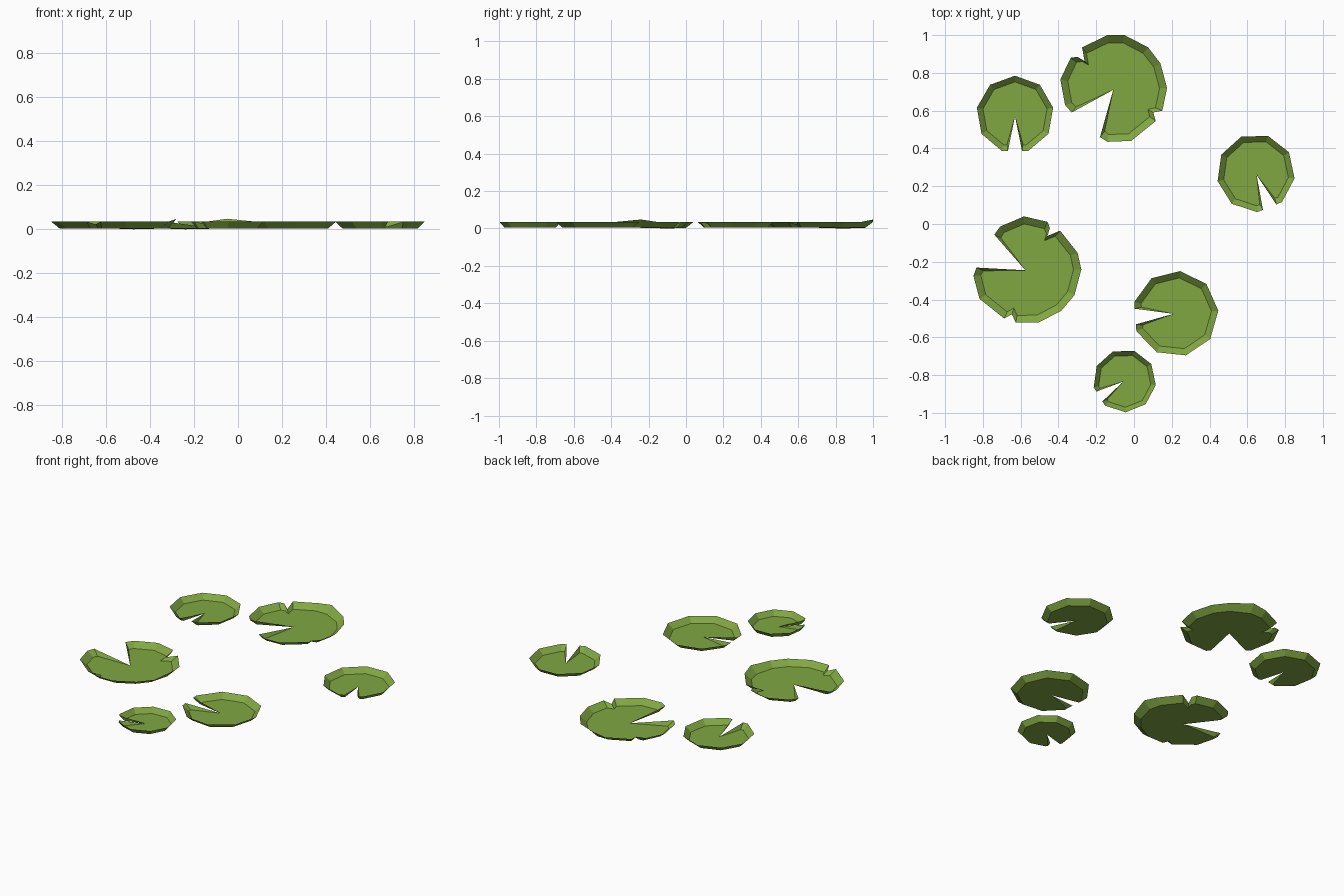
import bpy
import bmesh
from math import radians, cos, sin
from mathutils import Vector, Matrix

cube = bpy.data.objects.get("Cube")
if cube:
    bpy.data.objects.remove(cube, do_unlink=True)

FLOOR, RIM, CREST = 0.004, 0.035, 0.048

# Single leaf green
leaf = bpy.data.materials.new("leaf_green")
leaf.use_nodes = True
green = (0.22, 0.39, 0.055, 1)
leaf.diffuse_color = green
leaf.node_tree.nodes["Principled BSDF"].inputs["Base Color"].default_value = green


def turned(p, degrees):
    return Matrix.Rotation(radians(degrees), 3, 'Z') @ p


def build_pad(name, outer, inner, apex, centre, turn):
    """Flat floor and upturned rim, both meeting at the apex of the notch."""
    bm = bmesh.new()
    tip = bm.verts.new(apex)
    top = [bm.verts.new(p) for p in outer]
    low = [bm.verts.new(p) for p in inner]
    bm.faces.new([tip] + low)
    for i in range(len(top) - 1):
        bm.faces.new((low[i], top[i], top[i + 1], low[i + 1]))
    bm.faces.new((tip, top[0], low[0]))
    bm.faces.new((tip, low[-1], top[-1]))
    bmesh.ops.rotate(bm, verts=bm.verts, matrix=Matrix.Rotation(radians(turn), 3, 'Z'))
    bmesh.ops.translate(bm, verts=bm.verts, vec=(centre[0], centre[1], 0))
    mesh = bpy.data.meshes.new(name)
    bm.to_mesh(mesh)
    bm.free()
    mesh.materials.append(leaf)
    bpy.context.collection.objects.link(bpy.data.objects.new(name, mesh))


def floor_outline(outer, scale):
    """Shrink the rim outline to the floor and widen the notch."""
    inner = [Vector((p.x * scale, p.y * scale, FLOOR)) for p in outer]
    inner[0] = turned(inner[0], 4)
    inner[-1] = turned(inner[-1], -4)
    return inner


def round_pad(name, centre, radius, turn):
    # Nine-sided pad, one corner replaced by the notch
    angles = [281] + [290 + 40 * i for i in range(9)] + [619]
    outer = []
    for a in angles:
        r = radius * (0.96 if a in (281, 619) else 1)
        outer.append(Vector((r * cos(radians(a)), r * sin(radians(a)), RIM)))
    apex = Vector((0, -0.05 * radius, FLOOR))
    build_pad(name, outer, floor_outline(outer, 0.84), apex, centre, turn)


# Outline of the large torn pad, anticlockwise from its notch
TORN = [(-.07, -.25), (-.03, -.275), (.095, -.27), (.225, -.165), (.212, -.12),
        (.26, -.11), (.285, .01), (.25, .14), (.185, .225), (.06, .29),
        (-.03, .29), (-.165, .225), (-.152, .153), (-.19, .175), (-.225, .17),
        (-.28, .055), (-.255, -.08), (-.22, -.12)]
STEP, CURL, NICK = 4, 9, 12


def torn_pad(name, centre, turn):
    outer = [Vector((x, y, RIM)) for x, y in TORN]
    inner = floor_outline(outer, 0.86)
    outer[CURL].z = CREST
    outer[STEP].z = 0.022
    outer[NICK].z = 0.018
    inner[NICK].z = 0
    build_pad(name, outer, inner, Vector((0, 0, FLOOR)), centre, turn)


round_pad("back_right_pad", (-0.63, 0.58), 0.205, 0)
round_pad("left_pad", (0.645, 0.27), 0.207, 22)
round_pad("front_left_pad", (0.22, -0.475), 0.227, -86)
round_pad("small_front_pad", (-0.05, -0.83), 0.167, -58)
torn_pad("large_back_pad", (-0.11, 0.71), 0)
torn_pad("large_front_right_pad", (-0.575, -0.245), -77.5)
